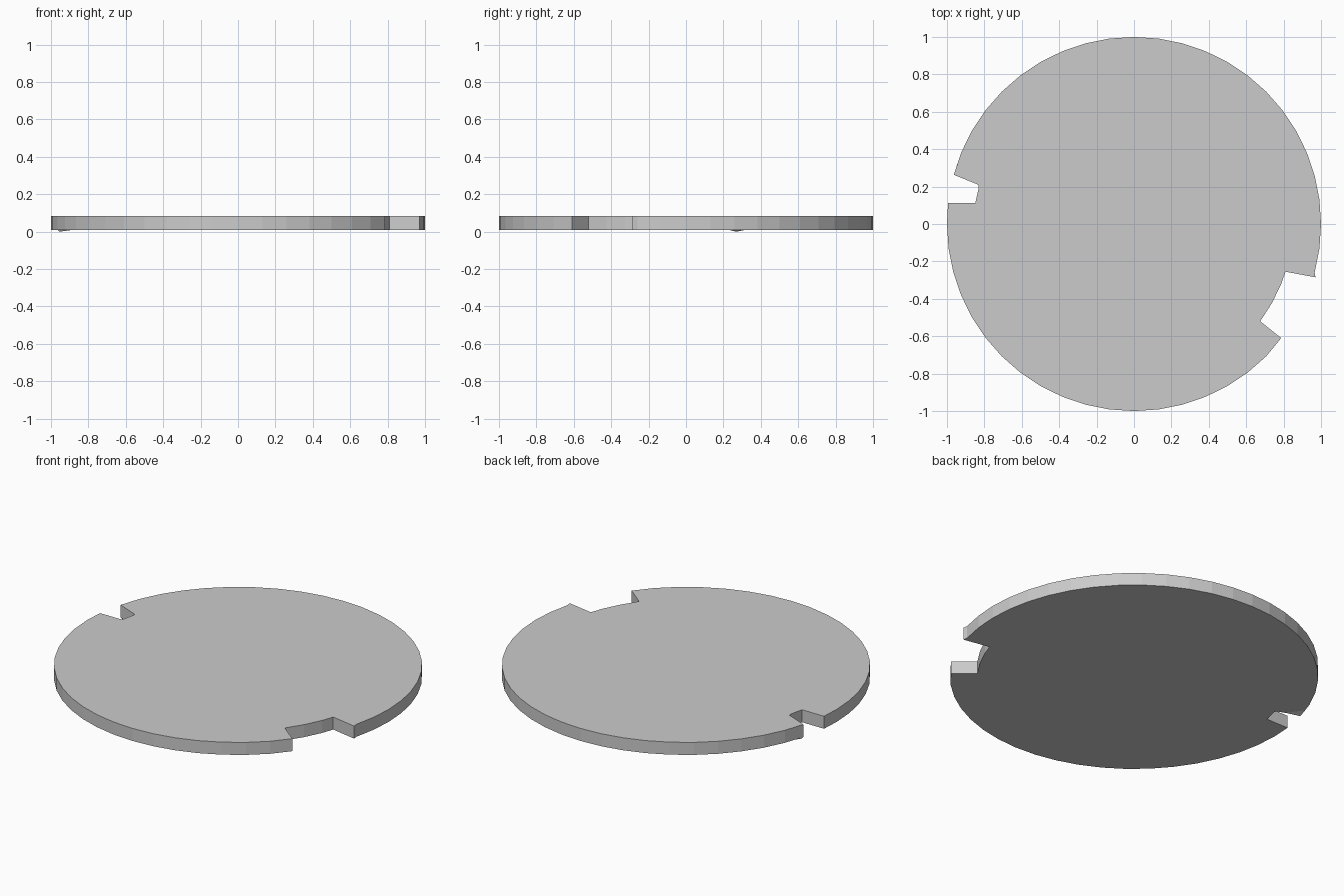
import bpy, bmesh
from math import cos, sin, radians

if "Cube" in bpy.data.objects:
    bpy.data.objects.remove(bpy.data.objects["Cube"])

Z0, Z1 = 0.01, 0.085
STEP = 7.5          # rim is a 48-sided circle


def arc(radius, a, b):
    """Points on the circle's regular steps strictly between angles a and b."""
    return [(radius * cos(radians(k * STEP)), radius * sin(radians(k * STEP)))
            for k in range(-6, 48) if a + 1 < k * STEP < b - 1]


def prism(name, pts, z0, z1):
    bm = bmesh.new()
    face = bm.faces.new([bm.verts.new((x, y, z0)) for x, y in pts])
    top = bmesh.ops.extrude_face_region(bm, geom=[face], use_keep_orig=True)
    moved = [g for g in top["geom"] if isinstance(g, bmesh.types.BMVert)]
    bmesh.ops.translate(bm, verts=moved, vec=(0, 0, z1 - z0))
    bmesh.ops.recalc_face_normals(bm, faces=bm.faces)
    mesh = bpy.data.meshes.new(name)
    bm.to_mesh(mesh)
    bm.free()
    obj = bpy.data.objects.new(name, mesh)
    bpy.context.collection.objects.link(obj)
    return obj


# disc outline, counter-clockwise, with a narrow and a wide notch
outline = [(0.97, -0.285)] + arc(1, -16.4, 164.8) + [(-0.963, 0.263)]
outline += [(-0.833, 0.21), (-0.83, 0.195), (-0.848, 0.113), (-0.994, 0.113)]
outline += arc(1, 173.5, 322.2) + [(0.787, -0.61)]
outline += [(0.675, -0.52)] + arc(0.85, -37.6, -17.5)[::1] + [(0.81, -0.255)]
disc = prism("notched_disc", outline, Z0, Z1)

# small burr: the bottom corner beside the narrow notch dips to the floor
bm = bmesh.new()
a, b, c, tip = [bm.verts.new(p) for p in (
    (-0.963, 0.263, Z0), (-0.945, 0.32, Z0), (-0.88, 0.23, Z0), (-0.955, 0.268, 0))]
for f in ((a, b, c), (a, b, tip), (b, c, tip), (c, a, tip)):
    bm.faces.new(f)
bmesh.ops.recalc_face_normals(bm, faces=bm.faces)
burr_mesh = bpy.data.meshes.new("corner_burr")
bm.to_mesh(burr_mesh)
bm.free()
burr = bpy.data.objects.new("corner_burr", burr_mesh)
bpy.context.collection.objects.link(burr)
